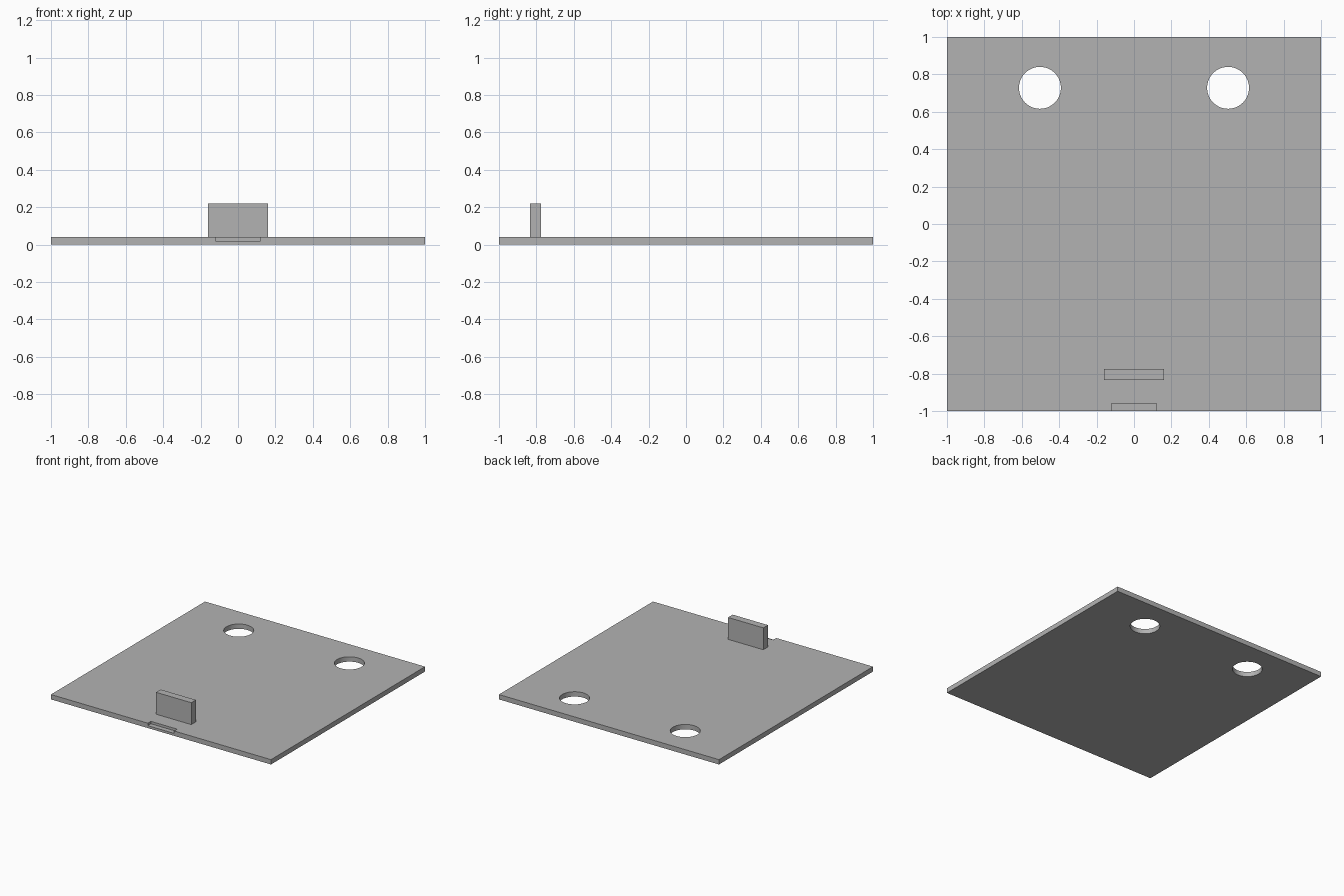
import bpy
from mathutils import Vector

default = bpy.data.objects.get("Cube")
if default:
    bpy.data.objects.remove(default, do_unlink=True)

# Single grey material
grey = bpy.data.materials.new("plain grey")
grey.use_nodes = True
colour = (0.45, 0.45, 0.45, 1)
grey.diffuse_color = colour
grey.node_tree.nodes["Principled BSDF"].inputs["Base Color"].default_value = colour


def finish(name):
    obj = bpy.context.object
    obj.name = name
    bpy.ops.object.transform_apply(location=False, rotation=False, scale=True)
    obj.data.materials.append(grey)
    return obj


def box(name, low, high):
    low, high = Vector(low), Vector(high)
    bpy.ops.mesh.primitive_cube_add(size=1, location=(low + high) / 2)
    bpy.context.object.scale = high - low
    return finish(name)


def cut(target, cutter):
    mod = target.modifiers.new("cut", "BOOLEAN")
    mod.operation = "DIFFERENCE"
    mod.solver = "EXACT"
    mod.object = cutter
    bpy.context.view_layer.objects.active = target
    bpy.ops.object.modifier_apply(modifier=mod.name)
    bpy.data.objects.remove(cutter, do_unlink=True)


THICK = 0.04

# Base plate
plate = box("base_plate", (-1, -1, 0), (1, 1, THICK))

# Two round through holes near the back
for side in (-1, 1):
    bpy.ops.mesh.primitive_cylinder_add(vertices=64, radius=0.112, depth=0.4,
                                        location=(side * 0.503, 0.728, 0))
    cut(plate, finish("hole_cutter"))

# Shallow notch in the top of the front edge
cut(plate, box("notch_cutter", (-0.12, -1.1, THICK / 2), (0.12, -0.96, 0.1)))

# Smooth hole walls, sharp edges elsewhere
bpy.ops.object.select_all(action="DESELECT")
plate.select_set(True)
bpy.context.view_layer.objects.active = plate
bpy.ops.object.shade_smooth_by_angle()

# Upright tab behind the notch
box("upright_tab", (-0.16, -0.835, THICK), (0.16, -0.775, 0.22))
